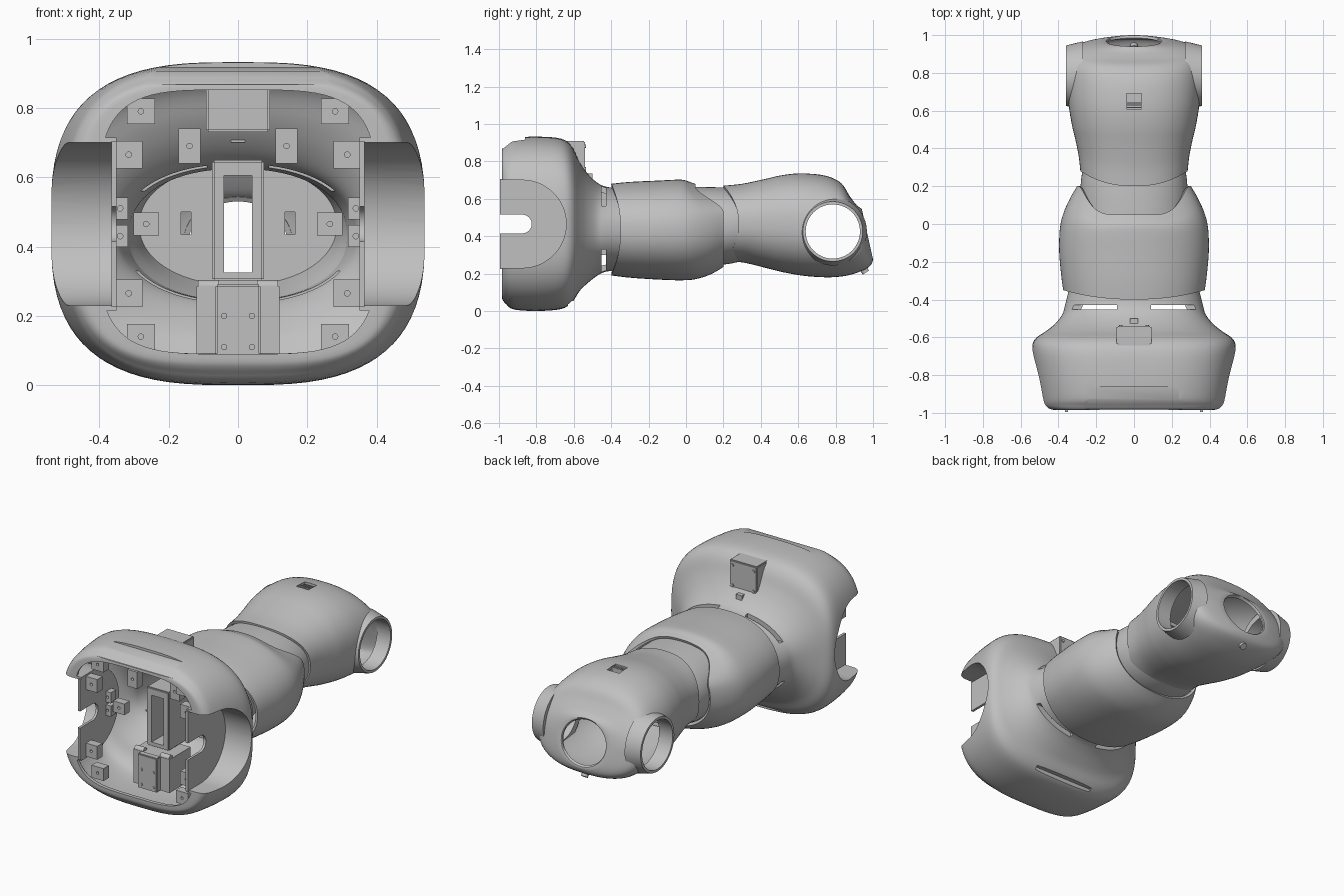
import bpy, bmesh, math
from mathutils import Vector, Matrix

if "Cube" in bpy.data.objects:
    bpy.data.objects.remove(bpy.data.objects["Cube"])

GREY = bpy.data.materials.new("plain grey")
GREY.use_nodes = True
GREY.diffuse_color = (0.53, 0.53, 0.53, 1)
GREY.node_tree.nodes["Principled BSDF"].inputs["Base Color"].default_value = (0.53, 0.53, 0.53, 1)
parts = []


def finish(name, bm, keep=True):
    mesh = bpy.data.meshes.new(name)
    bm.to_mesh(mesh)
    bm.free()
    mesh.materials.append(GREY)
    ob = bpy.data.objects.new(name, mesh)
    bpy.context.collection.objects.link(ob)
    if keep:
        parts.append(ob)
    return ob


def apply(ob, mod):
    bpy.context.view_layer.objects.active = ob
    bpy.ops.object.modifier_apply(modifier=mod.name)


def boolean(ob, cutter, op='DIFFERENCE'):
    mod = ob.modifiers.new("cut", 'BOOLEAN')
    mod.operation, mod.solver, mod.object = op, 'EXACT', cutter
    apply(ob, mod)
    bpy.data.objects.remove(cutter)


def box(name, x, y, z, keep=True, bevel=0.0):
    bm = bmesh.new()
    bmesh.ops.create_cube(bm, size=1)
    for v in bm.verts:
        v.co = [(a + b) / 2 + c * (b - a) for (a, b), c in zip((x, y, z), v.co)]
    if bevel:
        bmesh.ops.bevel(bm, geom=bm.edges[:], offset=bevel, segments=2, affect='EDGES')
    return finish(name, bm, keep)


def cylinder(name, centre, axis, r, length, keep=True, sides=64, r2=None):
    bm = bmesh.new()
    turn = Vector((0, 0, 1)).rotation_difference(Vector(axis)).to_matrix().to_4x4()
    bmesh.ops.create_cone(bm, cap_ends=True, segments=sides, radius1=r, radius2=r2 or r,
                          depth=length, matrix=Matrix.Translation(centre) @ turn)
    return finish(name, bm, keep)


def prism(name, pts, x0, x1, keep=False):
    """Extrude a side profile of (y, z) points along x."""
    bm = bmesh.new()
    face = bm.faces.new([bm.verts.new((x0, y, z)) for y, z in pts])
    new = bmesh.ops.extrude_face_region(bm, geom=[face])["geom"]
    bmesh.ops.translate(bm, vec=(x1 - x0, 0, 0),
                        verts=[g for g in new if isinstance(g, bmesh.types.BMVert)])
    bmesh.ops.recalc_face_normals(bm, faces=bm.faces)
    return finish(name, bm, keep)


def u_shape(r, front=-1.2):
    """Slot profile, open to the front and round at the back."""
    arc = [math.pi / 2 - math.pi * i / 32 for i in range(33)]
    return ([(front, 0.465 + r)] + [(-0.875 + r * math.cos(t), 0.465 + r * math.sin(t)) for t in arc]
            + [(front, 0.465 - r)])


def loft(name, rows, thick=0.02, warp=lambda w, c, s: 0, cap=False, keep=True, steps=4, seg=80):
    """Superellipse rings (y, half width, bottom, top, exponent, warp) along y."""
    rows = [Vector(r) for r in rows]
    path = []
    for i in range(len(rows) - 1):
        a, b = rows[max(i - 1, 0)], rows[min(i + 2, len(rows) - 1)]
        p, q = rows[i], rows[i + 1]
        for k in range(steps):
            t = k / steps
            path.append(0.5 * (2 * p + (q - a) * t + (2 * a - 5 * p + 4 * q - b) * t ** 2
                               + (3 * p - a - 3 * q + b) * t ** 3))
    path.append(rows[-1])
    bm, rings = bmesh.new(), []
    for y, hw, z0, z1, n, w in path:
        ring = []
        for j in range(seg):
            t = 2 * math.pi * j / seg
            c, s = math.cos(t), math.sin(t)
            px = math.copysign(abs(c) ** (2 / n), c)
            pz = math.copysign(abs(s) ** (2 / n), s)
            ring.append(bm.verts.new((hw * px, y + warp(w, c, s), (z0 + z1) / 2 + (z1 - z0) / 2 * pz)))
        rings.append(ring)
    for a, b in zip(rings, rings[1:]):
        for j in range(seg):
            k = (j + 1) % seg
            bm.faces.new((a[j], b[j], b[k], a[k]))
    if cap:
        bm.faces.new(rings[0])
        bm.faces.new(rings[-1][::-1])
    ob = finish(name, bm, keep)
    if not cap:
        mod = ob.modifiers.new("shell", 'SOLIDIFY')
        mod.thickness, mod.offset = thick, -1
        apply(ob, mod)
    return ob


# Chest shell with neck ring: an outer solid hollowed by a slightly smaller one
CHEST = [(-0.985, 0.425, 0.078, 0.864, 4, 0), (-0.98, 0.46, 0.058, 0.88, 3.6, 0),
         (-0.96, 0.49, 0.035, 0.9, 3.2, 0), (-0.92, 0.505, 0.008, 0.925, 3, 0),
         (-0.8, 0.525, 0.0, 0.932, 3, 0), (-0.67, 0.54, 0.01, 0.922, 3, 0),
         (-0.61, 0.525, 0.045, 0.88, 2.9, 0), (-0.57, 0.47, 0.105, 0.8, 2.7, 0),
         (-0.53, 0.42, 0.145, 0.74, 2.5, 0), (-0.48, 0.38, 0.185, 0.69, 2.3, 0),
         (-0.43, 0.365, 0.21, 0.665, 2.2, 0), (-0.35, 0.345, 0.215, 0.655, 2.2, 0)]
CAVITY = ([(-1.02, 0.4, 0.09, 0.852, 4, 0), (-0.985, 0.4, 0.09, 0.852, 4, 0),
           (-0.955, 0.41, 0.085, 0.857, 4, 0)]
          + [(y - 0.012, hw - 0.03, z0 + 0.03, z1 - 0.03, n, w) for y, hw, z0, z1, n, w in CHEST[3:]]
          + [(-0.3, 0.312, 0.247, 0.623, 2.2, 0)])
chest = loft("chest_shell", CHEST, cap=True)
boolean(chest, loft("cavity", CAVITY, cap=True, keep=False))
for side, s in (("left", 1), ("right", -1)):
    # Shoulder channel, its lining and its slotted end plate
    boolean(chest, prism("cutter", u_shape(0.235), s * 0.36, s * 0.8))
    lining = prism(side + "_shoulder_channel", u_shape(0.25), s * 0.35, s * 0.8, True)
    boolean(lining, prism("cutter", u_shape(0.2345), s * 0.3, s * 0.9))
    boolean(lining, loft("solid", CHEST, cap=True, keep=False), 'INTERSECT')
    plate = prism(side + "_shoulder_plate", u_shape(0.24, -0.995), s * 0.35, s * 0.365, True)
    boolean(plate, prism("cutter", u_shape(0.05), s * 0.3, s * 0.4))
    # Vent slots round the neck ring
    for z in ((0.56, 0.8), (0.1, 0.33)):
        boolean(chest, box("cutter", sorted((s * 0.09, s * 0.5)), (-0.452, -0.428), z, False))
    # Screw tabs inside the opening
    for i, (x, z, w, h, y) in enumerate([
            (0.28, 0.14, 0.04, 0.037, -0.93), (0.28, 0.79, 0.04, 0.037, -0.93),
            (0.315, 0.265, 0.04, 0.04, -0.94), (0.315, 0.665, 0.04, 0.04, -0.94),
            (0.14, 0.69, 0.032, 0.05, -0.8), (0.34, 0.51, 0.022, 0.032, -0.75),
            (0.34, 0.43, 0.022, 0.032, -0.75), (0.265, 0.465, 0.037, 0.033, -0.75)]):
        tab = box(f"{side}_screw_tab_{i}", (s * x - w, s * x + w), (y, y + 0.05), (z - h, z + h))
        boolean(tab, cylinder("cutter", (s * x, y, z), (0, 1, 0), 0.008, 0.04, False, 16))

# Sunken panel along the top front edge and groove underneath
boolean(chest, prism("cutter", [(-0.86, 0.916), (-0.93, 0.906), (-0.963, 0.88), (-0.978, 0.868),
                                (-1.1, 0.868), (-1.1, 1.1), (-0.86, 1.1)], -0.29, 0.29))
boolean(chest, box("cutter", (-0.2, 0.2), (-0.63, -0.6), (-0.1, 0.053), False))

# Rear mount box on the upper back
box("mount_box", (-0.092, 0.092), (-0.66, -0.54), (0.73, 0.91), bevel=0.006)
box("mount_nub", (-0.02, 0.02), (-0.54, -0.5), (0.7, 0.735))
for x in (-0.07, 0.07):
    for z in (0.76, 0.88):
        cylinder("mount_screw", (x, -0.538, z), (0, 1, 0), 0.009, 0.008, sides=16)

# Front hinge bracket
box("hinge_block", (-0.12, 0.12), (-0.82, -0.62), (0.085, 0.285))
box("hinge_plate", (-0.065, 0.065), (-0.86, -0.82), (0.085, 0.29), bevel=0.005)
for x in (-0.04, 0.04):
    for z in (0.11, 0.2):
        cylinder("hinge_screw", (x, -0.861, z), (0, 1, 0), 0.009, 0.008, sides=16)
for x in (-0.085, 0.085):
    cylinder("hinge_barrel", (x, -0.8, 0.285), (1, 0, 0), 0.018, 0.06, sides=24)

# Waist shell: scooped at the upper rear edge


def waist_warp(w, c, s):
    t = min(max((s - 0.28) / 0.67, 0), 1)
    return w * c * c if w > 0 else w * t * t * (3 - 2 * t)


loft("waist_shell", [(-0.4, 0.375, 0.19, 0.68, 2.2, 0.05), (-0.3, 0.385, 0.178, 0.69, 2.2, 0.025),
                     (-0.15, 0.396, 0.168, 0.697, 2.2, 0), (-0.03, 0.393, 0.164, 0.702, 2.2, -0.02),
                     (0.05, 0.376, 0.17, 0.7, 2.2, -0.06), (0.13, 0.342, 0.195, 0.69, 2.2, -0.11),
                     (0.2, 0.302, 0.235, 0.68, 2.2, -0.15)], 0.015, waist_warp)
loft("waist_joint", [(-0.02, 0.285, 0.243, 0.664, 2.2, 0), (0.2, 0.283, 0.248, 0.66, 2.2, 0),
                     (0.33, 0.265, 0.275, 0.645, 2.2, 0)])

# Bulkhead dish and the tunnel through it
loft("bulkhead_dish", [(-0.38, 0.335, 0.225, 0.645, 2.1, 0), (-0.3, 0.31, 0.25, 0.655, 2.1, 0),
                       (-0.2, 0.295, 0.28, 0.645, 2.1, 0)], 0.012)
bulkhead = loft("bulkhead", [(-0.215, 0.29, 0.285, 0.64, 2.1, 0), (-0.2, 0.29, 0.285, 0.64, 2.1, 0)],
                cap=True, steps=1)
tunnel = box("centre_tunnel", (-0.075, 0.075), (-0.76, -0.2), (0.3, 0.65), bevel=0.006)
for ob in (bulkhead, tunnel):
    boolean(ob, box("cutter", (-0.04, 0.04), (-0.9, 0), (0.325, 0.605), False))
for x in (-0.15, 0.15):
    boolean(bulkhead, box("cutter", (x - 0.015, x + 0.015), (-0.3, -0.1), (0.435, 0.5), False))

# Pelvis shell with leg and rear openings
pelvis = loft("pelvis_shell", [(0.2, 0.284, 0.265, 0.67, 2.3, 0.08), (0.3, 0.293, 0.26, 0.68, 2.3, 0.06),
                               (0.42, 0.31, 0.232, 0.705, 2.3, 0.025), (0.52, 0.328, 0.207, 0.727, 2.3, 0),
                               (0.63, 0.346, 0.188, 0.736, 2.3, 0), (0.75, 0.354, 0.18, 0.722, 2.3, 0),
                               (0.84, 0.353, 0.187, 0.683, 2.4, -0.01), (0.905, 0.342, 0.212, 0.615, 2.5, -0.03),
                               (0.948, 0.29, 0.24, 0.565, 2.4, -0.035), (0.97, 0.16, 0.275, 0.545, 2, -0.03),
                               (0.955, 0.143, 0.288, 0.53, 2, -0.03)], 0.015,
              lambda w, c, s: w * c * c if w > 0 else w * s)
HIP = Vector((0, 0.785, 0.425))
boolean(pelvis, cylinder("cutter", HIP, (1, 0, 0), 0.146, 1.2, False))
for side, s in (("left", 1), ("right", -1)):
    collar = cylinder(side + "_leg_collar", HIP + Vector((s * 0.315, 0, 0)), (s, 0, 0), 0.182, 0.09, r2=0.16)
    boolean(collar, cylinder("cutter", HIP, (1, 0, 0), 0.145, 1.2, False))

# Top window, its grille and the rear peg
boolean(pelvis, box("cutter", (-0.04, 0.04), (0.61, 0.69), (0.6, 0.8), False))
box("window_floor", (-0.05, 0.05), (0.6, 0.7), (0.69, 0.7))
for i in range(3):
    box("window_bar", (-0.04, 0.04), (0.615 + i * 0.012, 0.62 + i * 0.012), (0.7, 0.73))
cylinder("rear_peg", (0, 0.945, 0.23), (0, 0.55, -0.8), 0.02, 0.06, sides=24)

# Smooth shading with sharp creases
bpy.ops.object.select_all(action='DESELECT')
for ob in parts:
    ob.select_set(True)
bpy.context.view_layer.objects.active = parts[0]
bpy.ops.object.shade_smooth_by_angle(angle=math.radians(32))
